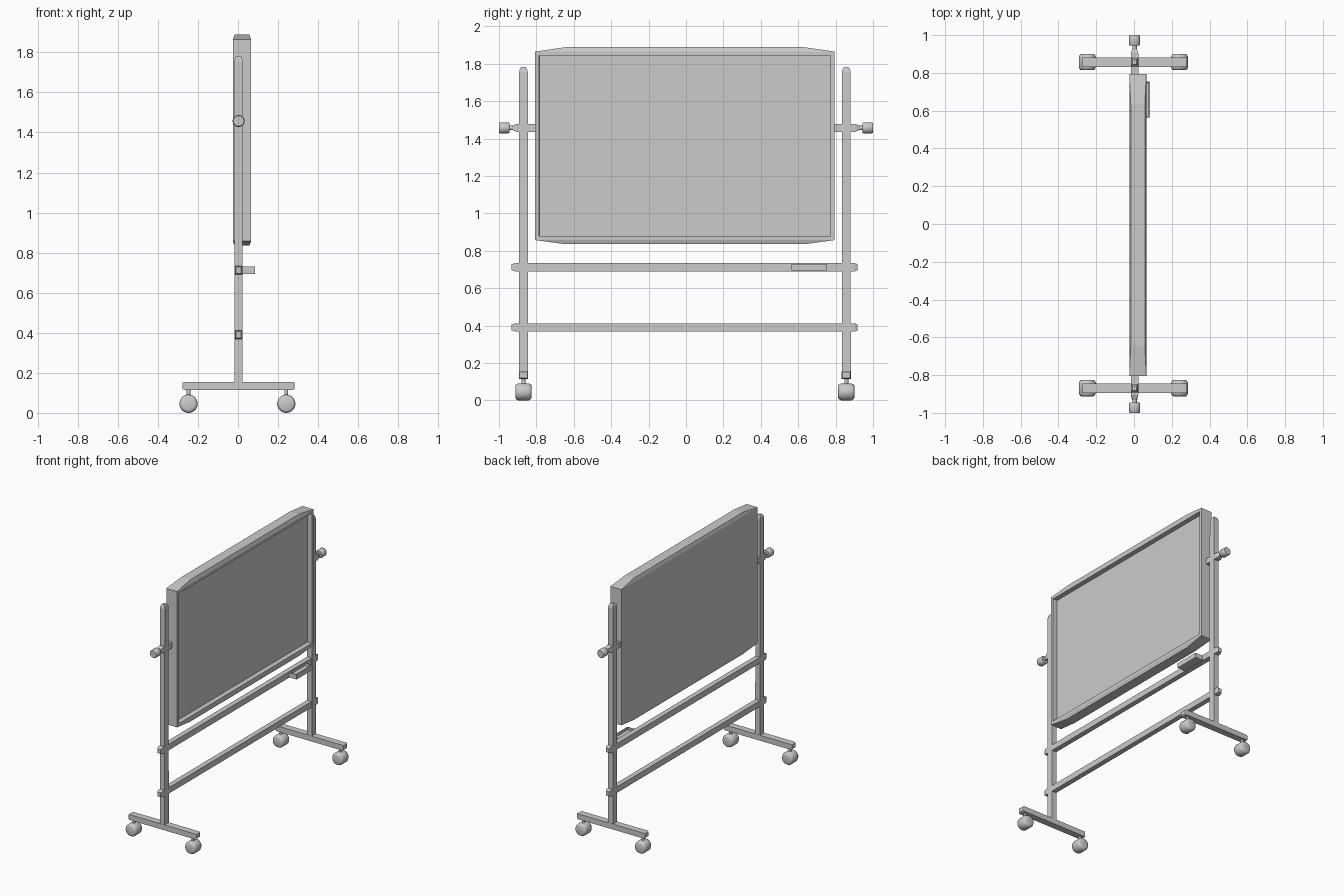
import bpy, bmesh, math
from mathutils import Vector

if "Cube" in bpy.data.objects:
    bpy.data.objects.remove(bpy.data.objects["Cube"])


def loft(name, axis, centre, sections, n=4):
    """Solid lofted along an axis; sections are (position, half_a, half_b).
    n=4 gives rectangles, larger n gives smooth-shaded ellipses."""
    ia, ib = [i for i in range(3) if i != axis]
    bm = bmesh.new()
    rings = []
    for pos, a, b in sections:
        ring = []
        for k in range(n):
            t = 2 * math.pi * (k + 0.5) / n
            grow = math.sqrt(2) if n == 4 else 1
            co = Vector(centre)
            co[axis] = pos
            co[ia] += a * grow * math.cos(t)
            co[ib] += b * grow * math.sin(t)
            ring.append(bm.verts.new(co))
        rings.append(ring)
    for r, q in zip(rings, rings[1:]):
        for k in range(n):
            bm.faces.new((r[k], r[(k + 1) % n], q[(k + 1) % n], q[k]))
    bm.faces.new(rings[0])
    bm.faces.new(rings[-1])
    bmesh.ops.recalc_face_normals(bm, faces=bm.faces)
    mesh = bpy.data.meshes.new(name)
    bm.to_mesh(mesh)
    bm.free()
    ob = bpy.data.objects.new(name, mesh)
    bpy.context.collection.objects.link(ob)
    if n > 4:
        bpy.ops.object.select_all(action='DESELECT')
        ob.select_set(True)
        bpy.context.view_layer.objects.active = ob
        bpy.ops.object.shade_smooth_by_angle(angle=math.radians(35))
    return ob


def recess(ob, direction, rim, depth):
    """Inset the largest face pointing along direction and push it inwards."""
    bm = bmesh.new()
    bm.from_mesh(ob.data)
    d = Vector(direction)
    face = max((f for f in bm.faces if f.normal.dot(d) > 0.99), key=lambda f: f.calc_area())
    bmesh.ops.inset_region(bm, faces=[face], thickness=rim)
    # a second inset makes the vertical walls
    bmesh.ops.inset_region(bm, faces=[face], thickness=0.0005)
    bmesh.ops.translate(bm, verts=list(face.verts), vec=-d * depth)
    bm.to_mesh(ob.data)
    bm.free()


X, Y, Z = 0, 1, 2
OFF = -0.006      # stand's small sideways offset
CX = 0.003        # stand centre in x

# Framed board with tapered top and bottom caps, recessed on +x
board = loft("board", Z, (0.02, OFF, 0), [
    (0.835, 0.037, 0.64), (0.857, 0.045, 0.80),
    (1.865, 0.045, 0.80), (1.888, 0.037, 0.64)])
recess(board, (1, 0, 0), 0.03, 0.036)

# Two crossbars with tapered ends
for name, z in (("upper_crossbar", 0.712), ("lower_crossbar", 0.39)):
    loft(name, Y, (CX, 0, z), [
        (-0.932, 0.013, 0.016), (-0.912, 0.019, 0.022),
        (0.902, 0.019, 0.022), (0.918, 0.013, 0.016)])

# Pen tray with a shallow rim
tray = loft("pen_tray", Z, (0.052, 0.66, 0), [(0.694, 0.033, 0.095), (0.73, 0.033, 0.095)])
recess(tray, (0, 0, 1), 0.01, 0.018)

for s, side in ((-1, "left"), (1, "right")):
    y = s * 0.863 + OFF
    # Upright post with a bevelled tip
    loft(side + "_post", Z, (CX, y, 0), [
        (0.13, 0.02, 0.024), (1.755, 0.02, 0.023),
        (1.772, 0.017, 0.019), (1.782, 0.011, 0.012)])
    # Foot beam
    loft(side + "_foot", X, (0, y, 0.135), [
        (-0.276, 0.021, 0.016), (-0.269, 0.025, 0.02),
        (0.274, 0.025, 0.02), (0.281, 0.021, 0.016)])
    # Pivot arm, shaft and clamp knob
    loft(side + "_pivot_arm", Y, (CX, 0, 1.457), [
        (s * 0.78, 0.02, 0.021), (s * 0.905, 0.02, 0.021), (s * 0.928, 0.012, 0.012)])
    loft(side + "_knob_shaft", Y, (CX, 0, 1.457), [
        (s * 0.92, 0.012, 0.012), (s * 0.95, 0.012, 0.012)], 16)
    loft(side + "_knob", Y, (CX, 0, 1.457), [
        (s * 0.944, 0.026, 0.026), (s * 0.950, 0.03, 0.03),
        (s * 0.994, 0.03, 0.03), (s * 1.0, 0.026, 0.026)], 24)
    # Casters
    for wx, end in ((-0.247, "back"), (0.241, "front")):
        loft(f"{side}_{end}_caster_stem", Z, (wx, y, 0), [
            (0.07, 0.01, 0.011), (0.12, 0.01, 0.011)], 12)
        loft(f"{side}_{end}_wheel", Y, (wx, 0, 0.0455), [
            (y - 0.043, 0.033, 0.033), (y - 0.04, 0.039, 0.039),
            (y - 0.028, 0.0455, 0.0455), (y + 0.028, 0.0455, 0.0455),
            (y + 0.04, 0.039, 0.039), (y + 0.043, 0.033, 0.033)], 32)
